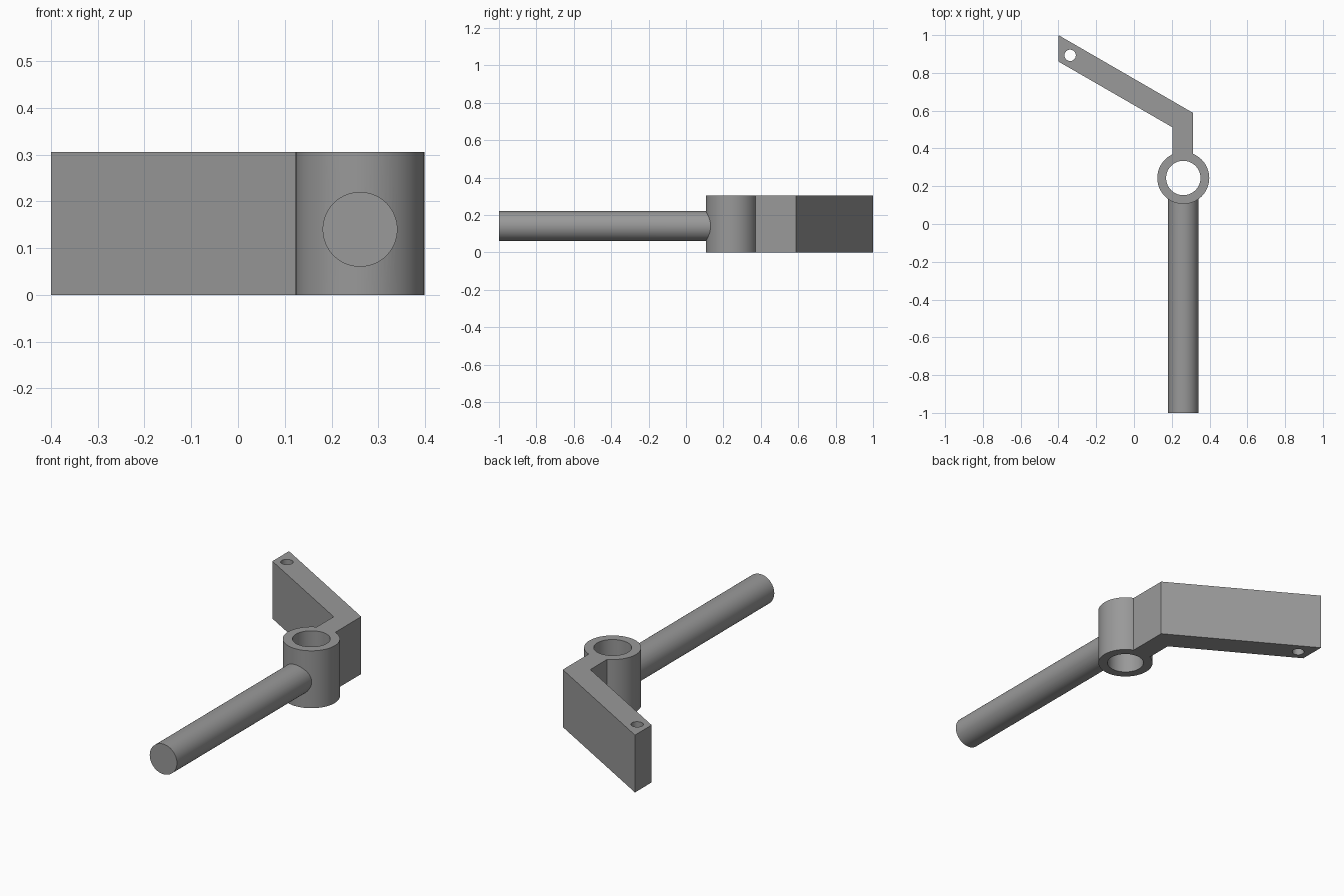
import bpy
import bmesh
import math

if "Cube" in bpy.data.objects:
    bpy.data.objects.remove(bpy.data.objects["Cube"])

H = 0.305                # body height
HUB = (0.261, 0.2435)    # hub axis
PIN = (-0.338, 0.893)    # small hole axis

steel = bpy.data.materials.new("grey steel")
steel.diffuse_color = (0.32, 0.32, 0.32, 1)
steel.use_nodes = True
steel.node_tree.nodes["Principled BSDF"].inputs["Base Color"].default_value = steel.diffuse_color


def cylinder(name, radius, depth, loc, rot=(0, 0, 0), sides=96):
    bpy.ops.mesh.primitive_cylinder_add(vertices=sides, radius=radius, depth=depth,
                                        location=loc, rotation=rot)
    ob = bpy.context.object
    ob.name = name
    ob.data.materials.append(steel)
    return ob


def prism(name, outline, height):
    bm = bmesh.new()
    base = bm.faces.new([bm.verts.new((x, y, 0)) for x, y in outline])
    top = bmesh.ops.extrude_face_region(bm, geom=[base])["geom"]
    bmesh.ops.translate(bm, vec=(0, 0, height),
                        verts=[v for v in top if isinstance(v, bmesh.types.BMVert)])
    bmesh.ops.recalc_face_normals(bm, faces=bm.faces[:])
    mesh = bpy.data.meshes.new(name)
    bm.to_mesh(mesh)
    bm.free()
    mesh.materials.append(steel)
    ob = bpy.data.objects.new(name, mesh)
    bpy.context.collection.objects.link(ob)
    return ob


def combine(target, tool, operation):
    mod = target.modifiers.new(tool.name, "BOOLEAN")
    mod.operation = operation
    mod.solver = "EXACT"
    mod.object = tool
    bpy.context.view_layer.objects.active = target
    bpy.ops.object.modifier_apply(modifier=mod.name)
    bpy.data.objects.remove(tool, do_unlink=True)


# Hub sleeve
lever = cylinder("lever", 0.1375, H, (*HUB, H / 2))

# Bent arm: short neck out of the hub, then a 30 degree slanted plate
arm = prism("bent_arm", [(0.205, 0.26), (0.313, 0.26), (0.313, 0.588),
                         (-0.4, 1.0), (-0.4, 0.86), (0.205, 0.511)], H)
combine(lever, arm, "UNION")

# Round handle rod, ending inside the hub wall
rod = cylinder("handle_rod", 0.08, 1.15, (HUB[0], -0.425, 0.14), (math.pi / 2, 0, 0))
combine(lever, rod, "UNION")

# Bore through the hub and pin hole at the arm tip
combine(lever, cylinder("hub_bore", 0.091, 1, (*HUB, H / 2)), "DIFFERENCE")
combine(lever, cylinder("pin_hole", 0.03, 1, (*PIN, H / 2), sides=48), "DIFFERENCE")

bpy.ops.object.select_all(action="DESELECT")
lever.select_set(True)
bpy.context.view_layer.objects.active = lever
bpy.ops.object.shade_smooth_by_angle(angle=math.radians(30))
